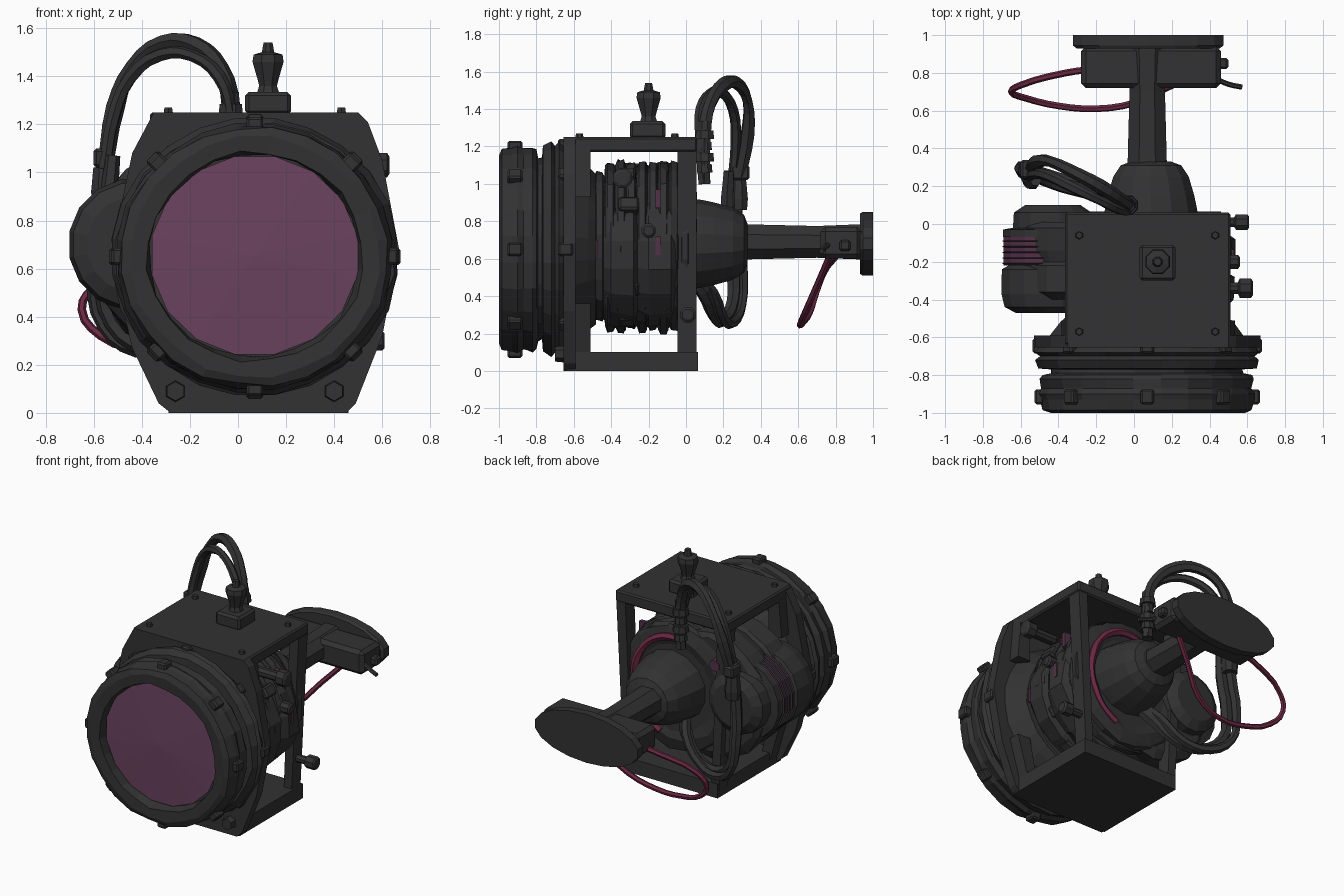
import bpy, bmesh, math, random
from mathutils import Vector, Matrix

if "Cube" in bpy.data.objects:
    bpy.data.objects.remove(bpy.data.objects["Cube"])
random.seed(4)
CX, CZ = 0.07, 0.65      # optical axis


def material(name, rgb):
    m = bpy.data.materials.new(name)
    m.diffuse_color = (*rgb, 1)
    m.use_nodes = True
    m.node_tree.nodes["Principled BSDF"].inputs["Base Color"].default_value = m.diffuse_color
    return m


DARK = material("dark grey", (0.032, 0.032, 0.032))
GLASS = material("plum glass", (0.145, 0.055, 0.115))
RED = material("crimson wire", (0.15, 0.022, 0.055))
COIL = material("dull plum coil", (0.085, 0.03, 0.065))


def finish(name, bm, mat):
    bmesh.ops.recalc_face_normals(bm, faces=bm.faces)
    me = bpy.data.meshes.new(name)
    bm.to_mesh(me)
    bm.free()
    me.materials.append(mat)
    ob = bpy.data.objects.new(name, me)
    bpy.context.collection.objects.link(ob)
    return ob


def box(name, lo, hi, mat=DARK, bevel=0.0, turn=None):
    lo, hi = Vector(lo), Vector(hi)
    bm = bmesh.new()
    bmesh.ops.create_cube(bm, size=1)
    bmesh.ops.scale(bm, vec=hi - lo, verts=bm.verts)
    if bevel:
        bmesh.ops.bevel(bm, geom=bm.edges[:], offset=bevel, segments=1, affect='EDGES')
    if turn:
        bmesh.ops.rotate(bm, matrix=turn, verts=bm.verts)
    bmesh.ops.translate(bm, vec=(lo + hi) / 2, verts=bm.verts)
    return finish(name, bm, mat)


def prism(name, pts, y0, y1, mat=DARK):
    """Extrude an x,z outline along y."""
    bm = bmesh.new()
    f = bm.faces.new([bm.verts.new((x, y0, z)) for x, z in pts])
    new = bmesh.ops.extrude_face_region(bm, geom=[f])["geom"]
    bmesh.ops.translate(bm, vec=(0, y1 - y0, 0),
                        verts=[g for g in new if isinstance(g, bmesh.types.BMVert)])
    return finish(name, bm, mat)


def lathe(name, profile, centre, mat=DARK, n=18, sx=1.0, sz=1.0, jitter=0.0, axis='y'):
    """Turn (distance, radius) pairs round an axis; radius 0 closes an end."""
    bm = bmesh.new()
    rings = []
    for d, r in profile:
        ring = []
        for i in range(n if r else 1):
            a = 2 * math.pi * (i + 0.5) / n
            rr = r + random.uniform(-jitter, jitter) if r else 0
            u, v = rr * math.cos(a) * sx, rr * math.sin(a) * sz
            p = {'y': (u, d, v), 'z': (u, v, d), 'x': (d, u, v)}[axis]
            ring.append(bm.verts.new(Vector(p) + Vector(centre)))
        rings.append(ring)
    for a, b in zip(rings, rings[1:]):
        for i in range(n):
            q = [a[i % len(a)], a[(i + 1) % len(a)], b[(i + 1) % len(b)], b[i % len(b)]]
            q = list(dict.fromkeys(q))
            if len(q) > 2:
                bm.faces.new(q)
    return finish(name, bm, mat)


def tube(name, pts, r, mat=DARK, wobble=0.0):
    cu = bpy.data.curves.new(name, 'CURVE')
    cu.dimensions = '3D'
    cu.bevel_depth, cu.bevel_resolution, cu.use_fill_caps = r, 1, True
    cu.resolution_u = 3
    sp = cu.splines.new('BEZIER')
    sp.bezier_points.add(len(pts) - 1)
    for b, p in zip(sp.bezier_points, pts):
        b.co = p
        b.handle_left_type = b.handle_right_type = 'AUTO'
        b.radius = 1 + random.uniform(-wobble, wobble)
    tmp = bpy.data.objects.new(name + "_curve", cu)
    me = bpy.data.meshes.new_from_object(tmp)
    bpy.data.objects.remove(tmp)
    for p in me.polygons:
        p.use_smooth = False
    me.materials.clear()
    me.materials.append(mat)
    ob = bpy.data.objects.new(name, me)
    bpy.context.collection.objects.link(ob)
    return ob


# Cage: wide front plate, top and bottom plates, corner posts
prism("front_plate", [(-.35, 1.25), (.5, 1.25), (.54, 1.21), (.6, 1.05), (.67, .68), (.6, .32),
                      (.49, .04), (.45, 0), (-.28, 0), (-.33, .04), (-.44, .27), (-.53, .65),
                      (-.44, 1.08)], -0.655, -0.59)
box("top_plate", (-.365, -.64, 1.17), (.51, .06, 1.25), bevel=0.01)
box("bottom_plate", (-.29, -.64, 0), (.46, .065, .1))
for side in (-1, 1):
    def m(x): return CX + 0.005 + side * x
    prism("rear_post", [(m(.43), 1.22), (m(.36), 1.22), (m(.31), .05), (m(.37), .05)], -.045, .055)
    prism("upper_gusset", [(m(.435), 1.22), (m(.36), 1.22), (m(.36), .93), (m(.46), .93)], -.6, -.51)
    prism("lower_gusset", [(m(.37), .05), (m(.3), .05), (m(.36), .36), (m(.46), .36)], -.6, -.51)
    for y in (-.57, -.06):
        lathe("top_bolt", [(0, .022), (.022, .018), (.022, 0)], (CX + side * .36, y, 1.248), n=6, axis='z')
    lathe("front_bolt", [(0, 0), (0, .04), (.05, .045), (.05, 0)], (CX + side * .33, -.7, .09), n=6)

# Lens barrel with stepped rings and open front rim
lathe("lens_barrel", [(-.93, .42), (-.995, .435), (-1, .5), (-.985, .535), (-.93, .545), (-.9, .555),
                      (-.87, .54), (-.82, .55), (-.8, .535), (-.79, .49), (-.77, .49), (-.765, .555),
                      (-.72, .575), (-.7, .55), (-.68, .575), (-.65, .55), (-.6, .5), (-.52, .44),
                      (-.48, .4), (-.48, 0)],
      (CX, 0, CZ), n=24, sx=1.04, jitter=.008)
lathe("lens_glass", [(-.945, .428), (-.965, 0)], (CX, 0, CZ + .005), GLASS, n=16, sx=1.02, sz=.98)
for k in range(8):
    a = math.radians(45 * k)
    for y, r in ((-.91, .545), (-.64, .555)):
        x, z = CX + r * 1.03 * math.cos(a), CZ + r * math.sin(a)
        box("lens_clip", (x - .035, y - .045, z - .035), (x + .035, y + .035, z + .035),
            bevel=.01, turn=Matrix.Rotation(-a, 3, 'Y'))

# Wrapped camera body filling the cage, with side drums
bands = []
for i, r in enumerate((.40, .455, .465, .445, .46, .45, .465, .455, .44)):
    y = -.49 + i * .057
    bands += [(y, r - .02), (y + .012, r), (y + .044, r), (y + .053, r - .02)]
lathe("camera_body", [(-.49, 0)] + bands + [(.035, .36), (.02, .3), (.02, 0)],
      (CX - .01, 0, .665), n=20, sx=.96, jitter=.014)
lathe("offset_drum", [(-.4, 0), (-.4, .39), (-.36, .43), (-.22, .44), (-.2, .41), (-.14, .44),
                      (-.02, .44), (.01, .39), (.01, 0)], (-.18, 0, .675), n=18, jitter=.014)
lathe("right_drum", [(-.44, 0), (-.44, .34), (-.4, .38), (-.28, .38), (-.26, .35), (-.2, .385),
                     (-.08, .38), (-.05, .34), (-.05, 0)], (.15, 0, .62), n=16, jitter=.014)
for k in range(5):
    a = math.radians(-60 + 30 * k)
    x, z = CX + .42 * math.cos(a), .665 + .43 * math.sin(a)
    box("body_lug", (x - .04, -.36, z - .04), (x + .04, -.27 + .02 * (k % 2), z + .04),
        bevel=.012, turn=Matrix.Rotation(-a, 3, 'Y'))

# Side motor with a ribbed coil: dark ribs over a plum core
motor = (-.43, 0, .7)
lathe("motor_housing", [(-.47, 0), (-.47, .2), (-.44, .26), (-.37, .277), (-.24, .275), (-.22, .24),
                        (-.22, 0)], motor, n=16)
lathe("motor_coil", [(-.22, .265), (-.07, .265)], motor, COIL, n=16)
for i in range(5):
    y = -.21 + i * .03
    lathe("coil_rib", [(y - .009, .25), (y, .276), (y + .009, .25)], motor, n=16)
lathe("motor_cap", [(-.07, 0), (-.07, .27), (-.03, .27), (-.02, .215), (.06, .21), (.1, .15), (.1, 0)],
      motor, n=16)

# Rear dome, arm, bracket and mounting disc
lathe("rear_dome", [(.01, .26), (.08, .25), (.15, .235), (.25, .205), (.31, .165), (.33, .11), (.33, 0)],
      (.09, 0, .68), n=14, sz=.94)
lathe("rear_arm", [(.3, .1), (.7, .09), (.94, .1)], (.07, 0, .69), n=8, sx=1.13, sz=1.02)
box("rear_bracket", (-.28, .72, .6), (.46, .94, .77), bevel=.025)
lathe("mount_disc", [(.93, 0), (.93, .385), (.945, .405), (1, .405), (1, 0)], (.075, 0, .68), n=18, sz=.42)
box("bracket_latch", (.44, .82, .64), (.5, .88, .7), bevel=.012)
tube("bracket_hook", [(.43, .77, .68), (.5, .74, .66), (.57, .725, .64)], .014)

# Crimson wires: hanging loop, and an arc round the right of the dome
tube("hanging_wire", [(-.22, .82, .64), (-.36, .8, .61), (-.6, .735, .52), (-.65, .7, .43), (-.57, .665, .32),
                      (-.4, .625, .26), (-.2, .61, .25), (0, .64, .32), (.15, .71, .48), (.28, .77, .62)],
     .018, RED)
tube("body_wire", [(CX + .31 * math.cos(a), .028, .67 + .35 * math.sin(a))
                   for a in (math.radians(-70 + 22 * i) for i in range(9))], .027, RED, wobble=.2)
for y, z, x in ((-.485, .65, .46), (-.15, .67, .51), (-.15, .92, .44)):
    box("body_accent", (x - .05, y - .014, z - .05), (x + .02, y + .014, z + .05), COIL)
lathe("rear_accent", [(0, .045), (.06, .04), (.06, 0)], (-.26, 0, .92), COIL, n=8)

# Looping cables: two strands that spread over the arch, then a low bend at the back
arch = [(-.03, .1, 1.0), (-.03, .1, 1.28), (-.07, .13, 1.43), (-.18, .2, 1.53), (-.31, .27, 1.54),
        (-.44, .33, 1.44), (-.51, .33, 1.27), (-.55, .29, 1.04)]
low = [(-.56, .28, 1.06), (-.58, .27, .85), (-.6, .3, .55), (-.56, .3, .36), (-.42, .25, .26),
       (-.25, .2, .28), (-.1, .14, .42), (-.04, .05, .52)]
spread = Vector((-.01, -.08, -.05))
for s in (0, 1):
    tube("arch_cable", [Vector(p) + spread * s * math.sin(math.pi * min(1, i / 8.5))
                        for i, p in enumerate(arch)], .034 - .004 * s, wobble=.2)
    tube("low_cable", [Vector(p) + Vector((.04, -.05, .01)) * s for p in low], .034, wobble=.25)
for z0, r in ((1.06, .045), (1.12, .055), (1.18, .042), (1.24, .055), (1.29, .04)):
    lathe("cable_gland", [(0, 0), (0, r), (.045, r * .9), (.045, 0)], (-.03, .1, z0), n=8, axis='z')
box("cable_plug", (-.6, .24, 1.02), (-.52, .34, 1.1), bevel=.012)
lathe("cable_sleeve", [(.86, 0), (.86, .05), (.92, .055), (1.02, .045), (1.02, 0)], (-.56, .28, 0), n=8, axis='z')

# Top knob on its base
box("knob_base", (.03, -.3, 1.24), (.22, -.11, 1.335), bevel=.015)
lathe("top_knob", [(1.33, .05), (1.36, .04), (1.38, .045), (1.46, .07), (1.49, .065), (1.5, .028),
                   (1.54, .02), (1.54, 0)], (.125, -.2, 0), n=8, axis='z')

# Right-hand side knobs
for y, z, r, x1 in ((-.34, 1.03, .055, .63), (.01, .3, .045, .61), (-.2, .75, .04, .56)):
    lathe("side_knob", [(.38, r * .6), (x1 - .08, r * .6), (x1 - .07, r), (x1 - .01, r), (x1, r * .7), (x1, 0)],
          (0, y, z), n=8, axis='x')
